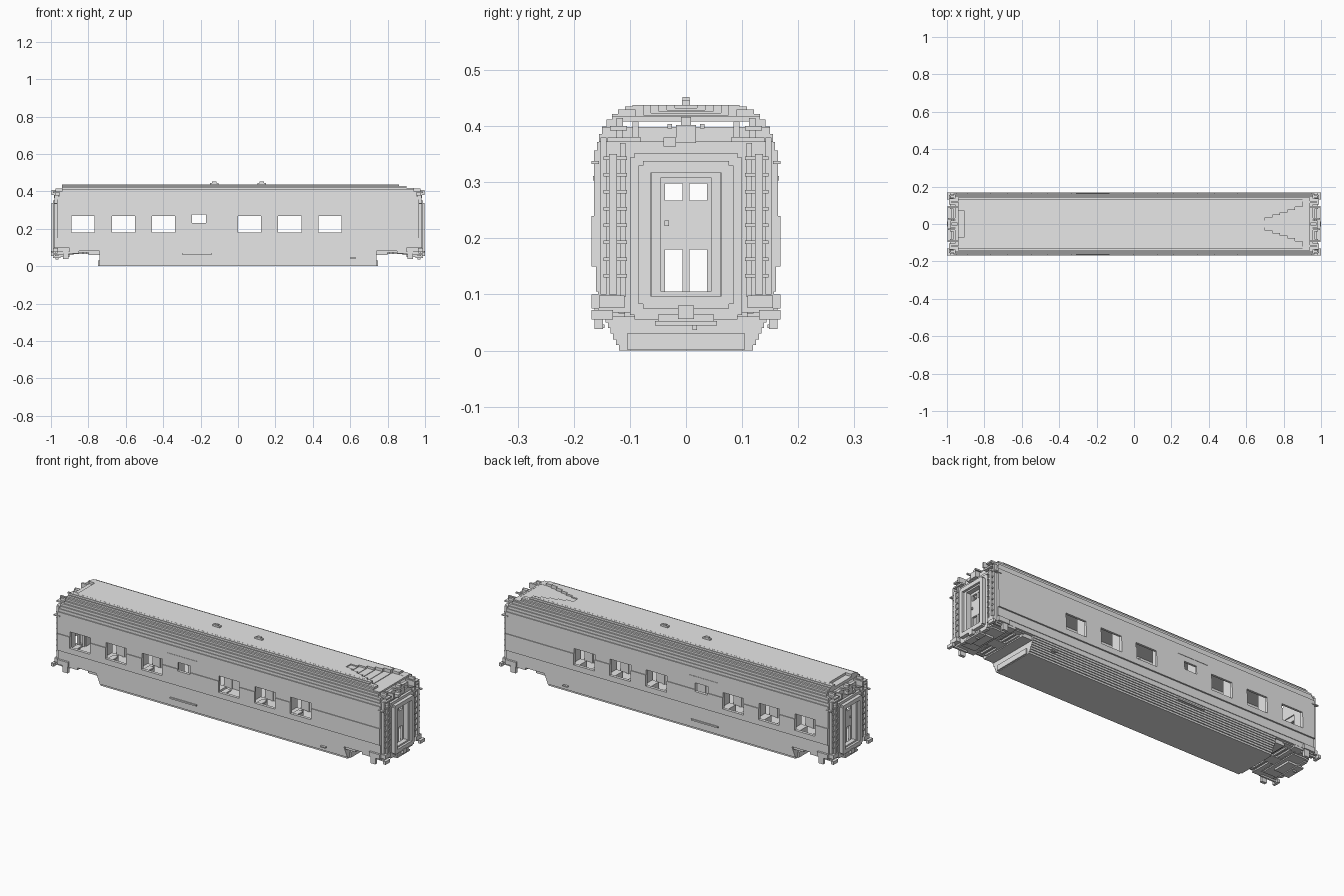
import bpy
import bmesh
from math import sin, cos, pi

cube = bpy.data.objects.get("Cube")
if cube:
    bpy.data.objects.remove(cube, do_unlink=True)

grey = bpy.data.materials.new("plain_grey")
grey.use_nodes = True
grey.diffuse_color = (.8, .8, .8, 1)
grey.node_tree.nodes["Principled BSDF"].inputs["Base Color"].default_value = grey.diffuse_color

# Main dimensions of the carriage
END = .965
TIP = 1
SKIRT_END = .74
WALL = .16
FLOOR = .095
SILL = .18
HEAD = .267
EAVES = .35
ROOF = .438
STEP = .008
BAR = .025
DOOR = .045
LINTEL = .325
PITCH = .215
PANE = .124


def around(centre, half):
    return centre - half, centre + half


def above(start, size):
    return start, start + size


def finish(name, bm):
    bmesh.ops.recalc_face_normals(bm, faces=bm.faces)
    mesh = bpy.data.meshes.new(name)
    bm.to_mesh(mesh)
    bm.free()
    mesh.materials.append(grey)
    ob = bpy.data.objects.new(name, mesh)
    bpy.context.collection.objects.link(ob)
    return ob


def build(name, blocks, ends=False, sides=False):
    """Blocks given as x, y and z ranges, repeated at both ends or on both sides."""
    bm = bmesh.new()
    for block in blocks:
        for flip_x in (1, -1) if ends else (1,):
            for flip_y in (1, -1) if sides else (1,):
                for v in bmesh.ops.create_cube(bm, size=2)["verts"]:
                    x, y, z = [limits[c > 0] for limits, c in zip(block, v.co)]
                    v.co = x * flip_x, y * flip_y, z
    return finish(name, bm)


def stepped_prism(name, rows, top, x):
    """Extrude a stepped section along x; rows hold bottom height and half width."""
    heights = [z for z, w in rows] + [top]
    right = []
    for (z, w), z_next in zip(rows, heights[1:]):
        right += [(w, z), (w, z_next)]
    outline = right + [(-w, z) for w, z in reversed(right)]
    bm = bmesh.new()
    face = bm.faces.new([bm.verts.new((-x, y, z)) for y, z in outline])
    for part in bmesh.ops.extrude_face_region(bm, geom=[face])["geom"]:
        if isinstance(part, bmesh.types.BMVert):
            part.co.x = x
    return finish(name, bm)


def cut(ob, blocks):
    """Subtract blocks one after another."""
    cutters = []
    for block in blocks:
        cutter = build("cutter", [block])
        cutter.hide_render = True
        mod = ob.modifiers.new("cut", "BOOLEAN")
        mod.operation = "DIFFERENCE"
        mod.solver = "EXACT"
        mod.object = cutter
        cutters.append(cutter)
    bpy.context.view_layer.update()
    graph = bpy.context.evaluated_depsgraph_get()
    mesh = bpy.data.meshes.new_from_object(ob.evaluated_get(graph))
    ob.modifiers.clear()
    ob.data = mesh
    for cutter in cutters:
        bpy.data.objects.remove(cutter, do_unlink=True)


def ring(x, half, bottom, top, bar):
    """Four bars forming a portal with stepped corners."""
    upright = (bottom + STEP, top - STEP)
    across = around(0, half - STEP)
    return [(x, (-half, bar - half), upright), (x, (half - bar, half), upright),
            (x, across, (bottom, bottom + bar)), (x, across, (top - bar, top))]


# Body shell with a wide belt and stepped roof edges
turns = [i / 9 * pi / 2 for i in range(1, 10)]
rows = [(.08, WALL - .003), (.105, WALL), (.15, WALL + STEP), (.24, WALL + .004)]
rows += [(EAVES + (ROOF - EAVES) * sin(t - .1), WALL - .078 * (1 - cos(t))) for t in turns]
body = stepped_prism("body_shell", rows, ROOF, END)

# Hollow interior and doorways
around_door = around(0, DOOR)
cuts = [(around(0, END - BAR), around(0, WALL - STEP), (FLOOR, EAVES + STEP)),
        (around(0, END - BAR), around(0, WALL * .75), (EAVES, ROOF - .03)),
        (around(0, TIP), around_door, (FLOOR, LINTEL))]

# Seven windows on each side, one of them small
window_starts = []
for i in range(-4, 3):
    small = i == -1
    start = PITCH * i - (.03 if i < 0 else 0)
    window_starts.append(start)
    height = (.23, .275) if small else (SILL, HEAD)
    for side in (WALL, -WALL):
        cuts.append((above(start, .075 if small else PANE), around(side, BAR), height))

# Roof ends drop back in steps
for end in (TIP, -TIP):
    for inset, drop in ((STEP, .065), (BAR, .04)):
        cuts.append((sorted((end * (END - inset), end * 2)), around(0, TIP), (ROOF - drop, TIP)))
cuts += [((.86, TIP), around(0, TIP), (ROOF - STEP, TIP)),
         ((.9, TIP), around(0, TIP), (ROOF - .02, TIP)),
         ((-TIP, -.905), around(0, .07), (ROOF - .013, TIP))]

# Tapered recess in the roof
for i in range(6):
    cuts.append(((.66 + .04 * i, .93), around(0, .02 + .014 * i), (ROOF - .006 - .003 * i, TIP)))
cut(body, cuts)

# Skirt and belly, with a cover at each end
stepped_prism("skirt", [(.01 * i, .119 + .038 * (i / 8) ** .9) for i in range(8)], .082, SKIRT_END)
build("skirt_end_plate", [(around(0, SKIRT_END + STEP), around(0, .105), (.002, .03))])

# Raised side strips and roof vents
build("side_plate", [(around(-.22, .09), above(WALL, .006), above(.303, STEP)),
                     (around(-.22, .08), above(.15, STEP), above(.062, STEP))], sides=True)
build("side_step", [(around(.615, .015), above(.145, .012), above(.04, .006))], sides=True)
for x in (-.127, .127):
    build("roof_vent", [(around(x, .022), around(0, .007), above(ROOF, STEP)),
                        (around(x, .012), around(0, .006), above(ROOF, .014))])

# Compartments: walls between the windows, seats and tables
inner = WALL - STEP
walls = [start + PANE + .045 for start in window_starts]
build("partition", [(around(x, .006), (.05, inner), (FLOOR, EAVES)) for x in walls], sides=True)
build("seat", [(around(x + side * BAR, .02), (.055, inner), (FLOOR, WALL))
               for x in walls for side in (1, -1)], sides=True)
build("table", [(above(x, .03), (.1, inner), above(.168, STEP)) for x in window_starts], sides=True)

# End doors with twin panes and twin lower openings
door_depth = around(END - .014, .006)
build("end_door_panel", [(door_depth, around_door, (SILL, HEAD)),
                         (door_depth, around_door, (.298, LINTEL)),
                         (door_depth, around(0, .006), (FLOOR, LINTEL))], ends=True)
build("end_door_stile", [(door_depth, (DOOR - STEP, DOOR), (FLOOR, LINTEL))], ends=True, sides=True)
build("end_door_handle", [(above(END - STEP, .006), around(-.034, .004), above(.222, .01))], ends=True)

# Gangway portals, nested towards the doorway
gangway = ring((.96, .978), .1, .055, .352, .028)
gangway += ring((.976, .997), .085, .075, .338, .022)
gangway += ring((.96, .985), .062, .088, LINTEL, .017)
build("gangway", gangway, ends=True)

# Corner pipes and ladder rungs
corner = above(.96, .02)
build("corner_pipe", [(corner, around(.113, .005), (FLOOR, .37)),
                      (above(.96, .028), around(.13, .007), (.1, EAVES)),
                      (corner, around(.147, .005), (.1, .38))], ends=True, sides=True)
build("ladder_rung", [(above(.96, BAR), around(.126, .021), above(.13 + .03 * i, .006))
                      for i in range(8)], ends=True, sides=True)

# Handrails and roof corner brackets
build("handrail", [((.95, .985), (.155, WALL + STEP), above(.332, .006))], ends=True, sides=True)
build("roof_bracket", [((.945, .985), (.08, .14), above(.372, STEP)),
                       ((.94, .997), around(.09, .005), (.38, .408)),
                       ((.94, .99), around(.12, .015), above(.392, STEP)),
                       ((.94, .975), around(.118, .006), (.38, .414)),
                       ((.94, .995), around(.029, .004), above(.396, STEP))], ends=True, sides=True)

# Lamp cluster above each doorway
build("top_lamp", [((.955, .982), around(0, .018), (.37, .402)),
                   ((.945, .975), around(0, .009), (.4, .416)),
                   ((.955, .985), (-.04, -.018), (.364, .38))], ends=True)

# Underframe with cross slats
build("underframe", [((SKIRT_END, .8), around(0, .14), (.06, .082)),
                     ((.79, .86), around(0, .145), (.074, .09)),
                     ((.85, END), around(0, .156), (.068, .085)),
                     ((.88, .96), around(0, .11), (.06, .07)),
                     ((.78, .9), around(0, .03), (.064, .08))], ends=True)
build("underframe_slat", [(above(.8 + BAR * i, .01), around(0, .12), (.066, .078))
                          for i in range(5)], ends=True)

# Couplers, buffers and corner footsteps
build("coupler", [((.9, .985), around(0, .05), (.05, .064)),
                  ((.95, .99), around(0, .055), above(.045, STEP)),
                  ((.97, TIP), around(0, .014), (.056, .08)),
                  ((.96, .975), above(.012, STEP), above(.037, .01))], ends=True)
build("buffer", [((.9, TIP), above(.14, .01), above(.06, .01)),
                 ((.985, TIP), (.13, WALL + STEP), (.055, .072))], ends=True, sides=True)
build("footstep", [((.9, END), (.15, WALL + STEP), (.075, .1)),
                   (around(.92, .015), (.148, .163), (.038, .076)),
                   ((.96, .99), (.11, .155), (.076, .098))], ends=True, sides=True)
